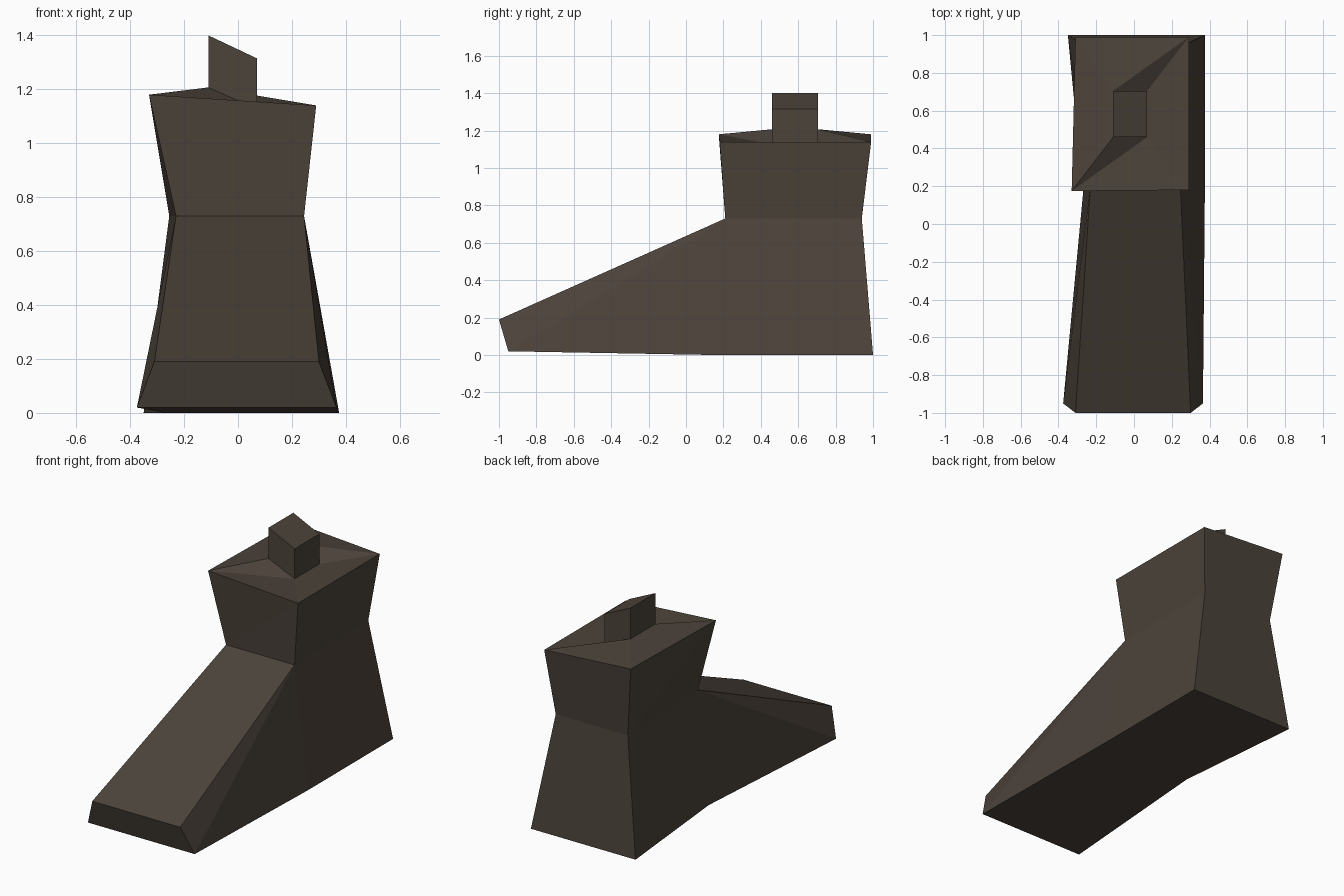
import bpy, bmesh

if "Cube" in bpy.data.objects:
    bpy.data.objects.remove(bpy.data.objects["Cube"])

leather = bpy.data.materials.new("dark brown")
leather.diffuse_color = (0.072, 0.056, 0.043, 1)
leather.use_nodes = True
leather.node_tree.nodes["Principled BSDF"].inputs["Base Color"].default_value = leather.diffuse_color


def finish(name, bm):
    """Turn a bmesh into a flat shaded, coloured object."""
    bmesh.ops.recalc_face_normals(bm, faces=bm.faces[:])
    mesh = bpy.data.meshes.new(name)
    bm.to_mesh(mesh)
    bm.free()
    mesh.materials.append(leather)
    obj = bpy.data.objects.new(name, mesh)
    bpy.context.collection.objects.link(obj)


def ring(bm, points):
    return [bm.verts.new(p) for p in points]


def split(bm, p, q, r, s):
    """Twisted four-sided panel, folded along p-r."""
    bm.faces.new((p, q, r))
    bm.faces.new((p, r, s))


def bridge(bm, a, b, sides=range(4)):
    for i in sides:
        j = (i + 1) % 4
        split(bm, a[i], a[j], b[j], b[i])


# Corner order of every ring: front left, front right, back right, back left
heel = [(-0.27, 0.16, 0), (0.375, 0.16, 0), (0.375, 1, 0), (-0.35, 1, 0)]
ankle = [(-0.23, 0.21, 0.73), (0.245, 0.21, 0.73), (0.245, 0.94, 0.73), (-0.255, 0.94, 0.73)]
cuff = [(-0.33, 0.175, 1.18), (0.29, 0.18, 1.14), (0.29, 0.99, 1.14), (-0.31, 0.99, 1.18)]
stem_base = [(-0.11, 0.46, 1.207), (0.07, 0.46, 1.127), (0.07, 0.705, 1.127), (-0.11, 0.705, 1.207)]
stem_top = [(x, y, 1.4 if x < 0 else 1.315) for x, y, z in stem_base]

# Boot: heel, ankle, flared cuff and its sloping top
bm = bmesh.new()
h, a, c, s = (ring(bm, pts) for pts in (heel, ankle, cuff, stem_base))
bridge(bm, h, a, (1, 2, 3))
bridge(bm, a, c)
bridge(bm, c, s)
bm.faces.new(h)

# Toe wedge, joined to the heel and ankle
low = ring(bm, [(-0.375, -0.95, 0.02), (0.365, -0.95, 0.02)])
tip = ring(bm, [(-0.31, -1, 0.19), (0.30, -1, 0.19)])
for k in (0, 1):
    split(bm, low[k], h[k], a[k], tip[k])
bm.faces.new((low[0], low[1], tip[1], tip[0]))
bm.faces.new((tip[0], tip[1], a[1], a[0]))
bm.faces.new((low[1], low[0], h[0], h[1]))
finish("boot", bm)

# Slanted stem on top
bm = bmesh.new()
s, t = ring(bm, stem_base), ring(bm, stem_top)
bridge(bm, s, t)
bm.faces.new(t)
finish("leg_stem", bm)
